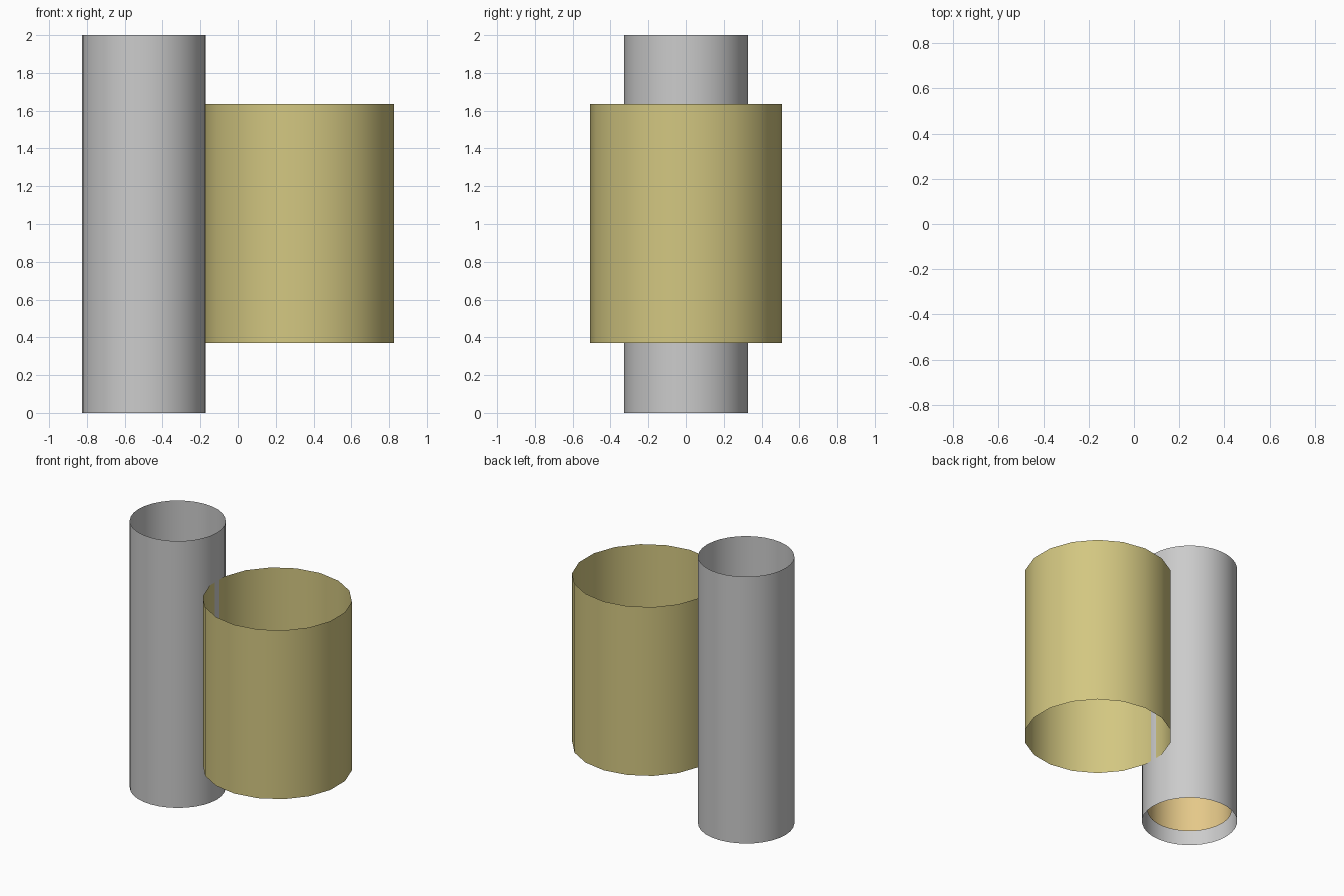
import bpy, math

if "Cube" in bpy.data.objects:
    bpy.data.objects.remove(bpy.data.objects["Cube"])


def material(name, rgb):
    m = bpy.data.materials.new(name)
    m.diffuse_color = (*rgb, 1)
    m.use_nodes = True
    m.node_tree.nodes["Principled BSDF"].inputs["Base Color"].default_value = m.diffuse_color
    return m


def open_tube(name, x, radius, z0, z1, sides, mat=None):
    """Uncapped thin tube with its first vertex on +y."""
    bpy.ops.mesh.primitive_cylinder_add(
        vertices=sides, radius=radius, depth=z1 - z0,
        end_fill_type='NOTHING', location=(x, 0, (z0 + z1) / 2))
    ob = bpy.context.object
    ob.name = name
    if mat:
        ob.data.materials.append(mat)
    bpy.ops.object.shade_smooth_by_angle(angle=math.radians(30))
    return ob


yellow = material("yellow", (0.65, 0.57, 0.22))
orange = material("orange", (0.78, 0.58, 0.25))

# Tall grey tube
open_tube("tall_tube", -0.499, 0.327, 0.0, 2.0, 32)

# Narrower liner hidden inside the tall tube
open_tube("inner_liner", -0.499, 0.29, 0.09, 1.6, 32, orange)

# Wide yellow sleeve beside it, just overlapping the tall tube
open_tube("wide_sleeve", 0.3257, 0.508, 0.37, 1.635, 18, yellow)
